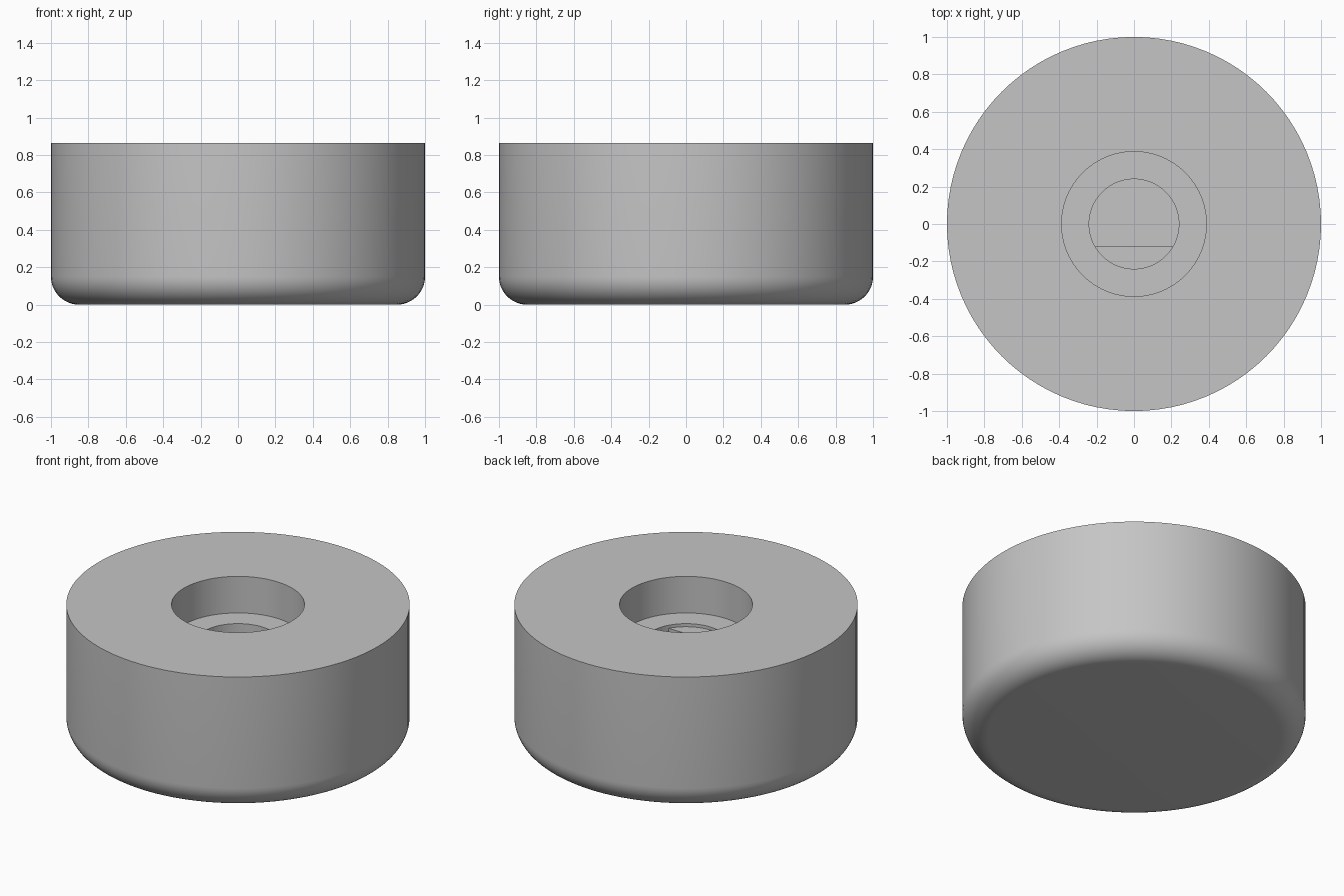
import bpy, bmesh, math

if "Cube" in bpy.data.objects:
    bpy.data.objects.remove(bpy.data.objects["Cube"])

SEG = 96          # divisible by 12, so the shaft flat lands on ring vertices
HEIGHT, FILLET = 0.865, 0.15
BORE_R, BORE_Z = 0.387, 0.63
SHAFT_R, STEP_Z, SHAFT_Z = 0.24, 0.61, 0.15

grey = bpy.data.materials.new("grey plastic")
grey.diffuse_color = (0.56, 0.56, 0.56, 1)
grey.use_nodes = True
grey.node_tree.nodes["Principled BSDF"].inputs["Base Color"].default_value = grey.diffuse_color

bm = bmesh.new()


def ring(r, z):
    return [bm.verts.new((r * math.cos(2 * math.pi * i / SEG),
                          r * math.sin(2 * math.pi * i / SEG), z)) for i in range(SEG)]


def bridge(a, b):
    n = len(a)
    for i in range(n):
        j = (i + 1) % n
        bm.faces.new((a[i], a[j], b[j], b[i]))


# Outer body: rounded bottom edge, straight wall, top face, wide bore, bore floor, shaft lip
profile = []
for k in range(13):
    a = math.pi / 2 * k / 12
    profile.append((1 - FILLET + FILLET * math.sin(a), FILLET - FILLET * math.cos(a)))
profile += [(1, HEIGHT), (BORE_R, HEIGHT), (BORE_R, BORE_Z),
            (SHAFT_R, BORE_Z), (SHAFT_R, STEP_Z)]
rings = [ring(r, z) for r, z in profile]
for lower, upper in zip(rings, rings[1:]):
    bridge(lower, upper)
bm.faces.new(rings[0][::-1])

# D-shaped shaft hole: small ledge at the front, flat wall below it, closed floor
lip = rings[-1]
start, end = SEG * 7 // 12, SEG * 11 // 12      # 210 and 330 degrees
bm.faces.new(lip[start:end + 1])
d_top = lip[end:] + lip[:start + 1]
d_floor = [bm.verts.new((v.co.x, v.co.y, SHAFT_Z)) for v in d_top]
bridge(d_top, d_floor)
bm.faces.new(d_floor)

bmesh.ops.recalc_face_normals(bm, faces=bm.faces)
mesh = bpy.data.meshes.new("knob_body")
bm.to_mesh(mesh)
bm.free()
mesh.materials.append(grey)

knob = bpy.data.objects.new("knob_body", mesh)
bpy.context.collection.objects.link(knob)
bpy.context.view_layer.objects.active = knob
knob.select_set(True)
bpy.ops.object.shade_smooth_by_angle(angle=math.radians(30))
